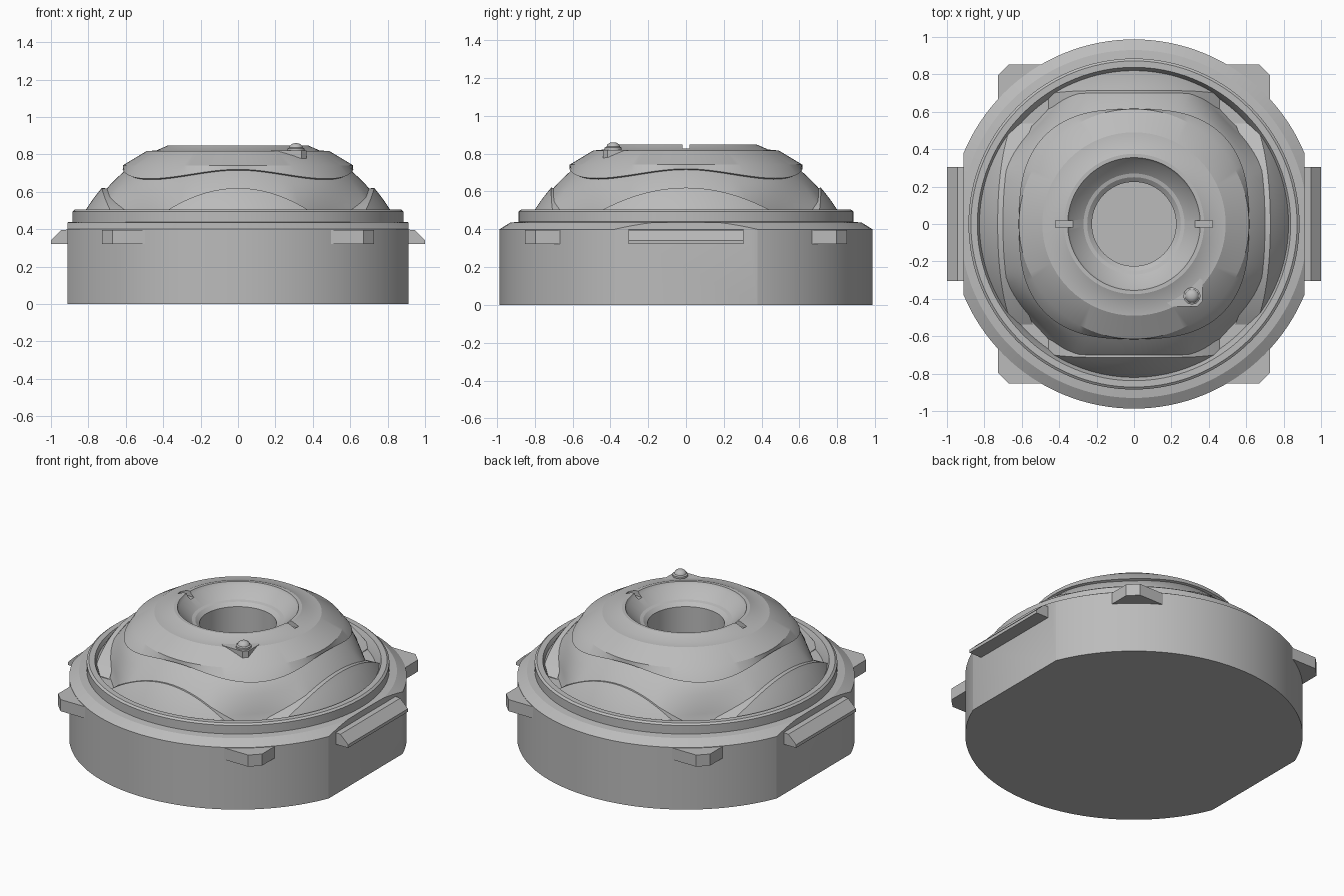
import bpy, bmesh
from math import sin, cos, pi, sqrt
from mathutils import Matrix

if "Cube" in bpy.data.objects:
    bpy.data.objects.remove(bpy.data.objects["Cube"])

grey = bpy.data.materials.new("plain_grey")
grey.use_nodes = True
colour = (0.5, 0.5, 0.5, 1)
grey.diffuse_color = colour
grey.node_tree.nodes["Principled BSDF"].inputs["Base Color"].default_value = colour
SEG = 128


def finish(name, bm):
    bmesh.ops.recalc_face_normals(bm, faces=bm.faces)
    mesh = bpy.data.meshes.new(name)
    bm.to_mesh(mesh)
    bm.free()
    mesh.materials.append(grey)
    ob = bpy.data.objects.new(name, mesh)
    bpy.context.collection.objects.link(ob)
    return ob


def smooth(ob, angle=0.4):
    bpy.ops.object.select_all(action='DESELECT')
    ob.select_set(True)
    bpy.context.view_layer.objects.active = ob
    bpy.ops.object.shade_smooth_by_angle(angle=angle)


def loft(loops):
    """Skin closed loops of equal length and cap both ends."""
    bm = bmesh.new()
    rows = [[bm.verts.new(p) for p in loop] for loop in loops]
    for a, b in zip(rows, rows[1:]):
        for i in range(len(a)):
            j = (i + 1) % len(a)
            bm.faces.new((a[i], a[j], b[j], b[i]))
    bm.faces.new(rows[0])
    bm.faces.new(rows[-1])
    return bm


def lathe(profile):
    """Turn (r, z) pairs, or functions of the angle giving them."""
    loops = []
    for p in profile:
        loop = []
        for i in range(SEG):
            t = 2 * pi * i / SEG
            r, z = p(t) if callable(p) else p
            loop.append((r * cos(t), r * sin(t), z))
        loops.append(loop)
    return loft(loops)


def prism(name, points, start, end, place):
    return finish(name, loft([[place(a, b, h) for a, b in points] for h in (start, end)]))


def dome_radius(t, z):
    """Spherical dome, cut back near the bottom at its four corners."""
    cut = min(1, max(0, (0.66 - z) / 0.2)) * max(0, -cos(4 * t))
    return sqrt(0.874 - z * z) - 0.07 * cut


# Round base with raised rim, cut flat on both sides
bm = lathe([(0.987, 0), (0.987, 0.4), (0.93, 0.435), (0.885, 0.44), (0.885, 0.495),
            (0.872, 0.505), (0.838, 0.505), (0.82, 0.47), (0.81, 0.44)])
for side in (1, -1):
    cut = bmesh.ops.bisect_plane(bm, geom=bm.verts[:] + bm.edges[:] + bm.faces[:],
                                 plane_co=(side * 0.912, 0, 0), plane_no=(side, 0, 0),
                                 clear_outer=True)
    edges = [e for e in cut["geom_cut"] if isinstance(e, bmesh.types.BMEdge)]
    bmesh.ops.edgeloop_fill(bm, edges=edges)
smooth(finish("base", bm))

# Lower dome
heights = [0.43 + 0.035 * i for i in range(10)]
rings = [lambda t, z=z: (dome_radius(t, z), z) for z in heights]
smooth(finish("lower_dome", lathe(rings + [(0.4, 0.5)])))


# Upper cap with wavy lower edge and stepped centre well
def cap_edge(offset, drop):
    def ring(t):
        z = 0.695 + 0.025 * cos(4 * t) - drop
        return dome_radius(t, z) + offset, z
    return ring


cap = finish("upper_cap", lathe([
    (0.225, 0.55), (0.225, 0.745), (0.25, 0.765), (0.27, 0.77), (0.345, 0.83),
    (0.355, 0.848), (0.375, 0.848), (0.435, 0.822), (0.49, 0.817), (0.615, 0.742),
    cap_edge(0.02, 0), cap_edge(-0.03, 0.012), (0.3, 0.5)]))
for side in (1, -1):
    bm = bmesh.new()
    bmesh.ops.create_cube(bm, size=1, matrix=Matrix.Translation((side * 0.365, 0, 0.86))
                          @ Matrix.Diagonal((0.11, 0.036, 0.09, 1)))
    cutter = finish("slot_cutter", bm)
    cutter.hide_render = True
    mod = cap.modifiers.new("slot", 'BOOLEAN')
    mod.operation = 'DIFFERENCE'
    mod.solver = 'EXACT'
    mod.object = cutter
    bpy.context.view_layer.objects.active = cap
    bpy.ops.object.modifier_apply(modifier="slot")
    bpy.data.objects.remove(cutter)
smooth(cap)


# Raised arched panels on the four sides of the dome
def panel(name, turn, bend, radius):
    half = sqrt(0.18 / bend) * 0.98
    loops = []
    for i in range(33):
        x = half * (i / 16 - 1)
        top = 0.62 - bend * x * x
        rows = [0.44 + (top - 0.44) * k / 6 for k in range(7)]
        loop = [(x, -sqrt(radius ** 2 - x * x - z * z), z) for z in rows]
        loop += [(x, -sqrt(0.78 - x * x - z * z), z - 0.005) for z in reversed(rows)]
        loops.append(loop)
    bm = loft(loops)
    bmesh.ops.rotate(bm, verts=bm.verts, matrix=Matrix.Rotation(turn, 3, 'Z'))
    smooth(finish(name, bm))


panel("front_panel", 0, 0.83, 0.945)
panel("back_panel", pi, 0.83, 0.945)
panel("left_panel", pi / 2, 0.6, 0.957)
panel("right_panel", -pi / 2, 0.6, 0.957)

# Long side lugs with sloped tops
lug = [(0.89, 0.4), (0.945, 0.395), (1.0, 0.342), (1.0, 0.322), (0.89, 0.322)]
for word, s in (("left", 1), ("right", -1)):
    prism(word + "_side_lug", lug, -0.305, 0.305, lambda x, z, y: (s * x, y, z))

# Corner tabs
tab = [(0.48, 0.7), (0.48, 0.853), (0.67, 0.853), (0.728, 0.795), (0.728, 0.6)]
for word, s in (("left", 1), ("right", -1)):
    for end, d in (("front", -1), ("back", 1)):
        prism(f"{end}_{word}_tab", tab, 0.322, 0.397, lambda x, y, z: (s * x, d * y, z))

# Bracket and small round-headed stud beside the well
bracket = [(0.15, -0.4), (0.2, -0.44), (0.34, -0.44), (0.365, -0.415), (0.365, -0.3), (0.3, -0.25)]
prism("stud_bracket", bracket, 0.765, 0.82, lambda x, y, z: (x, y, z))
bm = lathe([(0.045, 0.8), (0.045, 0.832), (0.036, 0.837), (0.032, 0.848), (0.02, 0.857), (0.008, 0.86)])
bmesh.ops.translate(bm, verts=bm.verts, vec=(0.31, -0.385, 0))
smooth(finish("stud", bm), 0.6)
